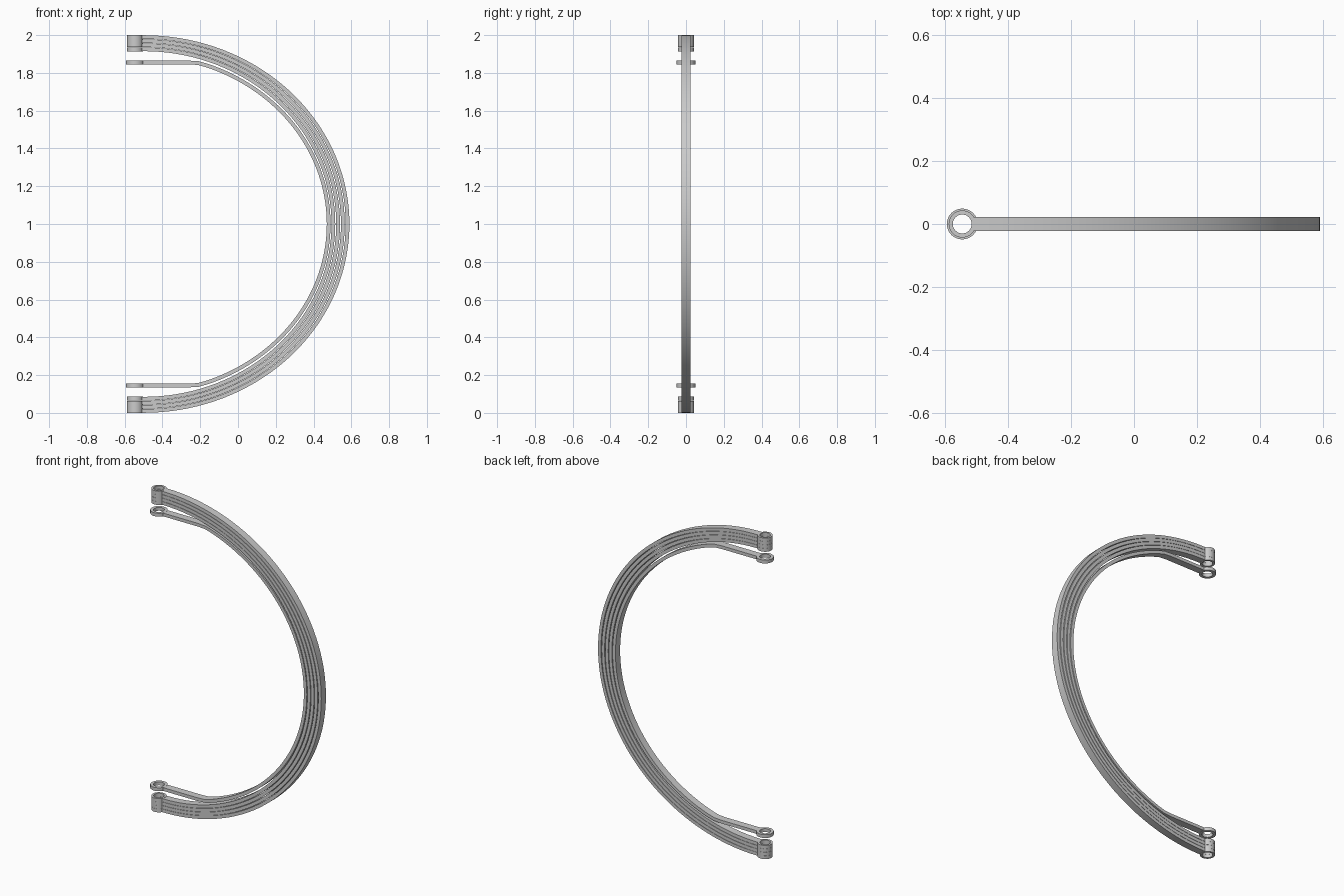
import bpy, bmesh, math
from mathutils import Vector

if "Cube" in bpy.data.objects:
    bpy.data.objects.remove(bpy.data.objects["Cube"])

EYE_X, HALF_W, THICK = -0.545, 0.023, 0.02


def add_eye(bm, z, r_out, r_in, h, n=32):
    """Flat washer-shaped eye at the end of a leaf."""
    rings = []
    for r, dz in ((r_out, -h / 2), (r_out, h / 2), (r_in, h / 2), (r_in, -h / 2)):
        rings.append([bm.verts.new((EYE_X + r * math.cos(2 * math.pi * k / n),
                                    r * math.sin(2 * math.pi * k / n), z + dz))
                      for k in range(n)])
    for j in range(4):
        a, b = rings[j], rings[(j + 1) % 4]
        for k in range(n):
            m = (k + 1) % n
            bm.faces.new((a[k], a[m], b[m], b[k]))


def add_strip(bm, pts):
    """Rectangular bar swept along a path in the xz plane."""
    sections = []
    for i, p in enumerate(pts):
        t = (pts[min(i + 1, len(pts) - 1)] - pts[max(i - 1, 0)]).normalized()
        n = Vector((-t.z, 0, t.x)) * THICK / 2
        if i in (0, len(pts) - 1):
            n = Vector((0, 0, math.copysign(THICK / 2, n.z)))
        w = Vector((0, HALF_W, 0))
        sections.append([bm.verts.new(v) for v in (p - n - w, p + n - w, p + n + w, p - n + w)])
    for a, b in zip(sections, sections[1:]):
        for k in range(4):
            m = (k + 1) % 4
            bm.faces.new((a[k], a[m], b[m], b[k]))
    bm.faces.new(sections[0][::-1])
    bm.faces.new(sections[-1])


def make_leaf(name, a, b, eye_z, r_out, r_in, start=0.0, straight=()):
    """Half-ellipse leaf, mirrored about z = 1, with an eye at each end."""
    steps = 72
    arc = []
    for k in range(steps + 1):
        t = math.radians(90 - start) * (1 - 2 * k / steps)
        arc.append(Vector((-0.5 + a * math.cos(t), 0, 1 + b * math.sin(t))))
    lead = [Vector((x, 0, z)) for x, z in straight]
    tail = [Vector((p.x, 0, 2 - p.z)) for p in reversed(lead)]
    bm = bmesh.new()
    add_strip(bm, lead + arc + tail)
    for z in (eye_z, 2 - eye_z):
        add_eye(bm, z, r_out, r_in, THICK + 0.001)
    bmesh.ops.recalc_face_normals(bm, faces=bm.faces)
    mesh = bpy.data.meshes.new(name)
    bm.to_mesh(mesh)
    bm.free()
    ob = bpy.data.objects.new(name, mesh)
    bpy.context.collection.objects.link(ob)
    bpy.context.view_layer.objects.active = ob
    ob.select_set(True)
    bpy.ops.object.shade_smooth_by_angle(angle=math.radians(30))
    ob.select_set(False)


# four stacked outer leaves
for i in range(4):
    b = 0.9895 - 0.0215 * i
    make_leaf(f"outer_leaf_{i + 1}", 1.08 - 0.025 * i, b, 1 + b, 0.043, 0.03,
              straight=((-0.51, 1 + b),))

# inner leaf with straight ends set apart from the stack
make_leaf("inner_leaf", 0.98, 0.893, 1.855, 0.049, 0.031, start=20,
          straight=((-0.508, 1.855), (-0.26, 1.855), (-0.21, 1.852)))
